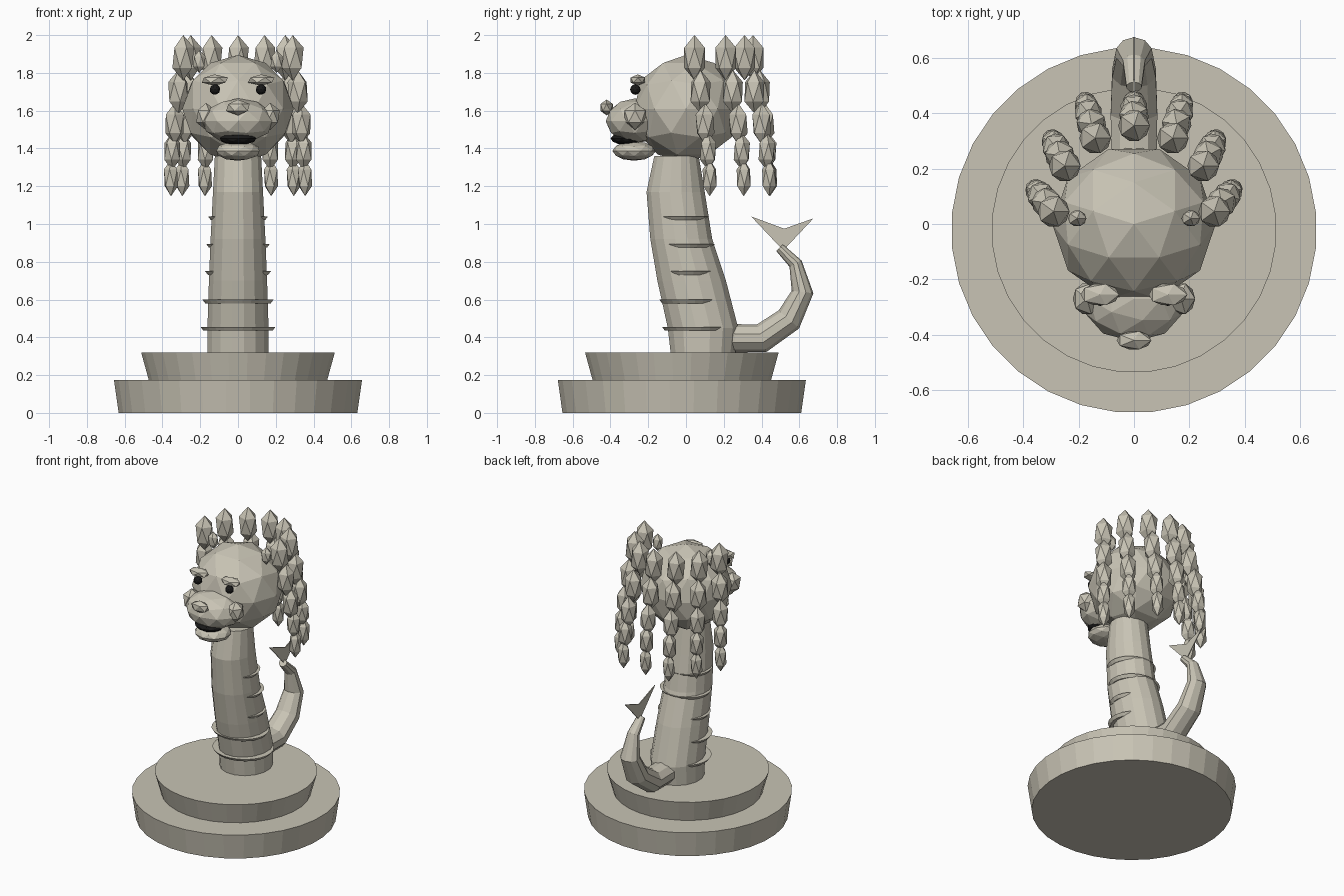
import bpy, bmesh, math
from mathutils import Vector, Matrix

if "Cube" in bpy.data.objects:
    bpy.data.objects.remove(bpy.data.objects["Cube"])


def material(name, rgb):
    m = bpy.data.materials.new(name)
    m.diffuse_color = (*rgb, 1)
    m.use_nodes = True
    m.node_tree.nodes["Principled BSDF"].inputs["Base Color"].default_value = m.diffuse_color
    return m


STONE = material("warm grey", (0.58, 0.55, 0.46))
BLACK = material("black", (0.01, 0.01, 0.01))


def finish(name, bm, mat=STONE):
    bmesh.ops.recalc_face_normals(bm, faces=bm.faces)
    me = bpy.data.meshes.new(name)
    bm.to_mesh(me)
    bm.free()
    me.materials.append(mat)
    ob = bpy.data.objects.new(name, me)
    bpy.context.collection.objects.link(ob)
    return ob


def blob(name, centre, radii, detail=1, mat=STONE, turn=0.0):
    """Stretched faceted ball."""
    bm = bmesh.new()
    bmesh.ops.create_icosphere(bm, subdivisions=detail, radius=1)
    m = Matrix.Translation(centre) @ Matrix.Diagonal((*radii, 1)) @ Matrix.Rotation(turn, 4, 'Z')
    bmesh.ops.transform(bm, matrix=m, verts=bm.verts)
    return finish(name, bm, mat)


def loft(name, rings, sides):
    """Skin over rings given as (centre, u axis, v axis), capped at both ends."""
    bm = bmesh.new()
    loops = []
    for c, u, v in rings:
        angles = [math.tau * (i + 0.5) / sides for i in range(sides)]
        loops.append([bm.verts.new(Vector(c) + Vector(u) * math.cos(a) + Vector(v) * math.sin(a))
                      for a in angles])
    for a, b in zip(loops, loops[1:]):
        for i in range(sides):
            j = (i + 1) % sides
            bm.faces.new((a[i], a[j], b[j], b[i]))
    bm.faces.new(loops[0])
    bm.faces.new(loops[-1])
    return finish(name, bm)


def flat_ring(y, z, rx, ry):
    return ((0, y, z), (rx, 0, 0), (0, ry, 0))


# Two-step pedestal
loft("lower_base", [flat_ring(-0.022, 0, 0.635, 0.635), flat_ring(-0.022, 0.175, 0.66, 0.66)], 32)
loft("upper_base", [flat_ring(-0.022, 0.175, 0.475, 0.475), flat_ring(-0.022, 0.32, 0.515, 0.515)], 32)

# Leaning neck: y, z, half width, half depth
neck = [(0.09, 0.32, 0.165, 0.175), (0.09, 0.45, 0.165, 0.19), (0.03, 0.70, 0.157, 0.185),
        (-0.025, 0.92, 0.148, 0.167), (-0.055, 1.17, 0.135, 0.157), (-0.05, 1.36, 0.125, 0.12)]
loft("neck", [flat_ring(*n) for n in neck], 16)

# Flared bands round the neck: y, z, half width, half depth
bands = [(0.057, 0.445, 0.20, 0.185), (0.027, 0.59, 0.19, 0.17), (0.02, 0.74, 0.175, 0.152),
         (0.003, 0.885, 0.17, 0.152), (-0.025, 1.03, 0.16, 0.148)]
for i, (y, z, rx, ry) in enumerate(bands):
    loft(f"neck_band_{i + 1}", [flat_ring(y, z - 0.01, rx - 0.015, ry - 0.015),
                                flat_ring(y, z + 0.01, rx, ry)], 24)

# Curling tail: y, z, radius, with rings square to the path
tail = [(0.14, 0.41, 0.09), (0.26, 0.395, 0.075), (0.40, 0.395, 0.077), (0.545, 0.495, 0.072),
        (0.617, 0.64, 0.058), (0.58, 0.79, 0.036), (0.495, 0.875, 0.025)]
rings = []
for i, (y, z, r) in enumerate(tail):
    a, b = tail[max(i - 1, 0)], tail[min(i + 1, len(tail) - 1)]
    d = Vector((0, b[0] - a[0], b[1] - a[1])).normalized()
    rings.append(((0, y, z), (min(r * 1.15, 0.1), 0, 0), (0, -d.z * r, d.y * r)))
loft("tail", rings, 10)

# Flat arrow at the tail tip
bm = bmesh.new()
outline = [(0.515, 0.86), (0.675, 1.03), (0.52, 0.975), (0.345, 1.04)]
front, back = [[bm.verts.new((x, y, z)) for y, z in outline] for x in (-0.003, 0.003)]
for a, b, c in ((0, 1, 2), (0, 2, 3)):
    bm.faces.new((front[a], front[b], front[c]))
    bm.faces.new((back[c], back[b], back[a]))
for i in range(4):
    j = (i + 1) % 4
    bm.faces.new((front[i], back[i], back[j], front[j]))
finish("tail_tip", bm)

# Head and face
blob("head", (0, 0.0, 1.61), (0.295, 0.285, 0.285), 2, turn=math.radians(18))
blob("muzzle", (0, -0.27, 1.545), (0.19, 0.155, 0.12), 2)
blob("nose", (0, -0.42, 1.617), (0.07, 0.038, 0.042))
blob("jaw", (0, -0.275, 1.387), (0.12, 0.115, 0.052), 2)
blob("mouth", (0, -0.315, 1.452), (0.1, 0.085, 0.034), 2, BLACK)
for side, s in (("left", -1), ("right", 1)):
    blob(f"{side}_cheek", (s * 0.17, -0.27, 1.57), (0.057, 0.065, 0.072))
    blob(f"{side}_eye", (s * 0.122, -0.268, 1.712), (0.028, 0.028, 0.028), 2, BLACK)
    blob(f"{side}_brow", (s * 0.123, -0.255, 1.762), (0.078, 0.045, 0.03))
    blob(f"{side}_ear", (s * 0.205, 0.02, 1.86), (0.037, 0.033, 0.06))

# Hanging strands of beads: top x, y and bottom x, y
strands = [(0.29, 0.045, 0.355, 0.125), (0.25, 0.21, 0.295, 0.305),
           (0.14, 0.31, 0.175, 0.44), (0.0, 0.355, 0.0, 0.445)]
# Bead height, half height, radius and how far out along the strand
beads = [(1.88, 0.12, 0.064, 0.0), (1.70, 0.115, 0.06, 0.4), (1.53, 0.11, 0.056, 0.7),
         (1.385, 0.10, 0.048, 0.9), (1.245, 0.098, 0.042, 1.0)]
for k, (x0, y0, x1, y1) in enumerate(strands):
    for s in ((-1, 1) if x0 else (1,)):
        for i, (z, h, r, t) in enumerate(beads):
            c = (s * (x0 + (x1 - x0) * t), y0 + (y1 - y0) * t, z)
            side = "left" if s < 0 else "right"
            blob(f"{side}_strand_{k + 1}_bead_{i + 1}", c, (r, r, h), turn=0.5 * i)
